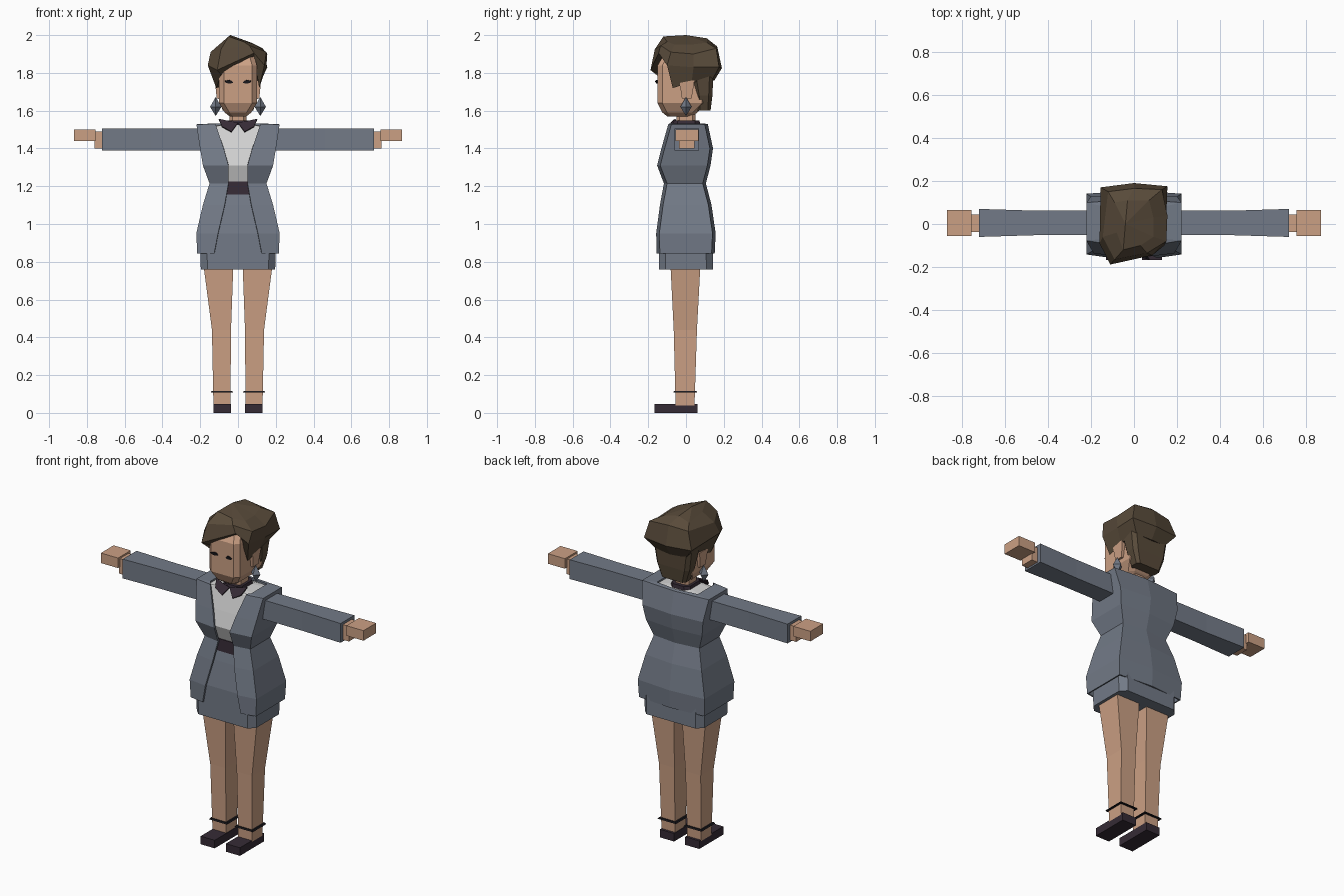
import bpy, bmesh, math
from mathutils import Vector


def material(name, rgb):
    m = bpy.data.materials.new(name)
    m.diffuse_color = (*rgb, 1)
    return m


SKIN = material("skin", (0.60, 0.352, 0.231))
CLOTH = material("slate_cloth", (0.17, 0.195, 0.242))
SHIRT = material("pale_shirt", (0.66, 0.66, 0.66))
HAIR = material("brown_hair", (0.098, 0.069, 0.042))
DARK = material("dark_plum", (0.036, 0.024, 0.036))
BLACK = material("black", (0.011, 0.010, 0.013))


def make(name, verts, faces, mat):
    me = bpy.data.meshes.new(name)
    me.from_pydata(verts, [], faces)
    bm = bmesh.new()
    bm.from_mesh(me)
    bmesh.ops.recalc_face_normals(bm, faces=bm.faces)
    bm.to_mesh(me)
    bm.free()
    me.materials.append(mat)
    ob = bpy.data.objects.new(name, me)
    bpy.context.collection.objects.link(ob)
    return ob


def loft(name, rings, mat, closed=True):
    """Skin a stack of point rings; closed rings get end caps."""
    n = len(rings[0])
    verts = [p for r in rings for p in r]
    faces = []
    for k in range(len(rings) - 1):
        for i in range(n if closed else n - 1):
            j = (i + 1) % n
            faces.append((k * n + i, k * n + j, (k + 1) * n + j, (k + 1) * n + i))
    if closed:
        faces += [tuple(range(n)), tuple(range(len(verts) - n, len(verts)))]
    return make(name, verts, faces, mat)


def rect(z, x0, x1, y0, y1):
    return [(x0, y0, z), (x1, y0, z), (x1, y1, z), (x0, y1, z)]


def octa(z, w, y0, y1, c):
    """Symmetric rectangle with cut corners."""
    return [(-w + c, y0, z), (w - c, y0, z), (w, y0 + c, z), (w, y1 - c, z),
            (w - c, y1, z), (-w + c, y1, z), (-w, y1 - c, z), (-w, y0 + c, z)]


def box(name, x0, x1, y0, y1, z0, z1, mat):
    return loft(name, [rect(z0, x0, x1, y0, y1), rect(z1, x0, x1, y0, y1)], mat)


def flip(rings, s):
    return [[(s * x, y, z) for x, y, z in r] for r in rings]


def solid(ob, t):
    m = ob.modifiers.new("thickness", "SOLIDIFY")
    m.thickness = t
    m.offset = 0
    return ob


# Head and neck
loft("head", [octa(1.57, 0.045, -0.10, 0.03, 0.02), octa(1.59, 0.07, -0.125, 0.06, 0.025),
              octa(1.64, 0.10, -0.15, 0.11, 0.025), octa(1.84, 0.10, -0.15, 0.12, 0.025),
              octa(1.91, 0.08, -0.11, 0.10, 0.025)], SKIN)
loft("neck", [octa(1.50, 0.045, -0.05, 0.05, 0.015), octa(1.62, 0.045, -0.05, 0.05, 0.015)], SKIN)

# Hair cap: tuck, widest, upper and crown rings with a side-swept fringe
hair_rings = [
    [(-.09, -.14, 1.79), (.085, -.11, 1.89), (.112, -.07, 1.72), (.118, .03, 1.75),
     (.10, .14, 1.765), (0, .15, 1.76), (-.10, .14, 1.765), (-.115, -.07, 1.72)],
    [(-.11, -.188, 1.815), (.085, -.145, 1.905), (.14, -.10, 1.84), (.15, .04, 1.83),
     (.155, .175, 1.83), (0, .19, 1.825), (-.155, .17, 1.83), (-.16, -.09, 1.84)],
    [(-.09, -.165, 1.925), (.06, -.135, 1.945), (.15, -.08, 1.91), (.155, .04, 1.90),
     (.13, .16, 1.93), (0, .165, 1.94), (-.12, .15, 1.93), (-.145, -.06, 1.91)],
    [(-.05, -.12, 1.993), (.03, -.10, 1.965), (.09, -.06, 1.95), (.09, .03, 1.95),
     (.07, .11, 1.96), (-.03, .11, 1.983), (-.09, .10, 1.955), (-.08, -.04, 1.965)],
    [(-.04, 0, 2.0)] * 8]
loft("hair_cap", hair_rings, HAIR)
loft("hair_back", [octa(1.60, 0.08, 0.06, 0.13, 0.015), octa(1.68, 0.108, 0.05, 0.14, 0.02),
                   octa(1.80, 0.125, 0.03, 0.145, 0.02)], HAIR)

# Torso: shirt, belt, skirt
loft("shirt", [octa(1.20, 0.135, -0.09, 0.085, 0.03), octa(1.31, 0.165, -0.13, 0.11, 0.03),
               octa(1.40, 0.18, -0.108, 0.12, 0.03), octa(1.515, 0.165, -0.075, 0.10, 0.03),
               octa(1.53, 0.06, -0.06, 0.06, 0.02)], SHIRT)
loft("belt", [octa(1.155, 0.14, -0.108, 0.09, 0.03),
              octa(1.225, 0.135, -0.104, 0.09, 0.03)], DARK)
loft("skirt", [octa(0.76, 0.197, -0.143, 0.143, 0.035), octa(0.95, 0.20, -0.143, 0.14, 0.035),
               octa(1.10, 0.165, -0.118, 0.115, 0.035), octa(1.16, 0.14, -0.105, 0.09, 0.03)], CLOTH)


# Open jacket: height, front edge, side width, front depth, back depth
def jacket_ring(z, xe, xw, yf, yb, lip=0.015):
    half = [(xe, yf, z), (xw, yf + lip, z), (xw, yb - 0.015, z)]
    return half + [(0, yb, z)] + [(-x, y, z) for x, y, z in reversed(half)]


jacket = [(0.845, .125, .212, -.15, .147), (0.95, .105, .217, -.153, .152),
          (1.10, .07, .182, -.133, .13), (1.215, .05, .147, -.112, .10),
          (1.31, .05, .182, -.148, .125), (1.40, .075, .197, -.125, .138),
          (1.525, .118, .217, -.09, .112)]
rings = [jacket_ring(*r) for r in jacket]
rings.append(jacket_ring(1.527, .118, .135, -.088, .095, 0.02))
solid(loft("jacket", rings, CLOTH, closed=False), 0.01)

# Collar band around the neck
loft("collar_band", [octa(1.525, 0.065, -0.072, 0.075, 0.025),
                     octa(1.547, 0.06, -0.068, 0.072, 0.025)], DARK)

for s, side in ((1, "left"), (-1, "right")):
    # Collar flap
    flap = [(0.0, -.078, 1.535), (.035, -.10, 1.487), (.085, -.092, 1.515),
            (.102, -.055, 1.555), (.055, -.068, 1.545)]
    solid(make(side + "_collar_flap", [(s * x, y, z) for x, y, z in flap],
               [(0, 1, 2, 3, 4)], DARK), 0.008)

    # Sleeve, wrist and hand, lofted along the arm
    def arm_ring(x, y0, y1, z0, z1):
        return [(s * x, y0, z0), (s * x, y1, z0), (s * x, y1, z1), (s * x, y0, z1)]
    loft(side + "_sleeve", [arm_ring(.17, -.052, .062, 1.39, 1.505),
                            arm_ring(.46, -.052, .062, 1.39, 1.505),
                            arm_ring(.72, -.06, .07, 1.39, 1.505)], CLOTH)
    loft(side + "_wrist", [arm_ring(.70, -.038, .045, 1.40, 1.49),
                           arm_ring(.76, -.038, .045, 1.40, 1.49)], SKIN)
    loft(side + "_hand", [arm_ring(.755, -.055, .065, 1.44, 1.50),
                          arm_ring(.868, -.055, .065, 1.44, 1.50)], SKIN)

    # Leg, shoe and ankle strap
    loft(side + "_leg", flip([rect(.04, .04, .13, -.055, .045), rect(.44, .037, .138, -.065, .058),
                              rect(.80, .024, .185, -.083, .077)], s), SKIN)
    loft(side + "_shoe", flip([rect(0, .037, .13, -.167, .06),
                               rect(.048, .037, .13, -.167, .06)], s), DARK)
    loft(side + "_ankle_strap", flip([rect(.107, .025, .145, -.068, .06),
                                      rect(.115, .03, .14, -.064, .056)], s), BLACK)

    # Ear, leaning slightly back
    loft(side + "_ear", flip([rect(1.665, .09, .113, -.022, .03),
                              rect(1.76, .09, .122, -.035, .045)], s), SKIN)

    # Earring: octahedron drop
    loft(side + "_earring", [[(s * .118, 0, 1.572)] * 4]
         + [[(s * .118 + .03 * math.cos(a), .03 * math.sin(a), 1.62)
             for a in (0, math.pi / 2, math.pi, 3 * math.pi / 2)]]
         + [[(s * .118, 0, 1.672)] * 4], CLOTH)

    # Eye with a raised outer lash
    eye = [(.026, -.152, 1.748), (.045, -.153, 1.743), (.062, -.153, 1.747),
           (.071, -.163, 1.757), (.05, -.154, 1.762), (.034, -.153, 1.759)]
    solid(make(side + "_eye", [(s * x, y, z) for x, y, z in eye],
               [(0, 1, 2, 3, 4, 5)], BLACK), 0.006)

# Merge coincident points at the pointed ends
for ob in bpy.data.objects:
    bm = bmesh.new()
    bm.from_mesh(ob.data)
    bmesh.ops.remove_doubles(bm, verts=bm.verts, dist=1e-5)
    bmesh.ops.recalc_face_normals(bm, faces=bm.faces)
    bm.to_mesh(ob.data)
    bm.free()
